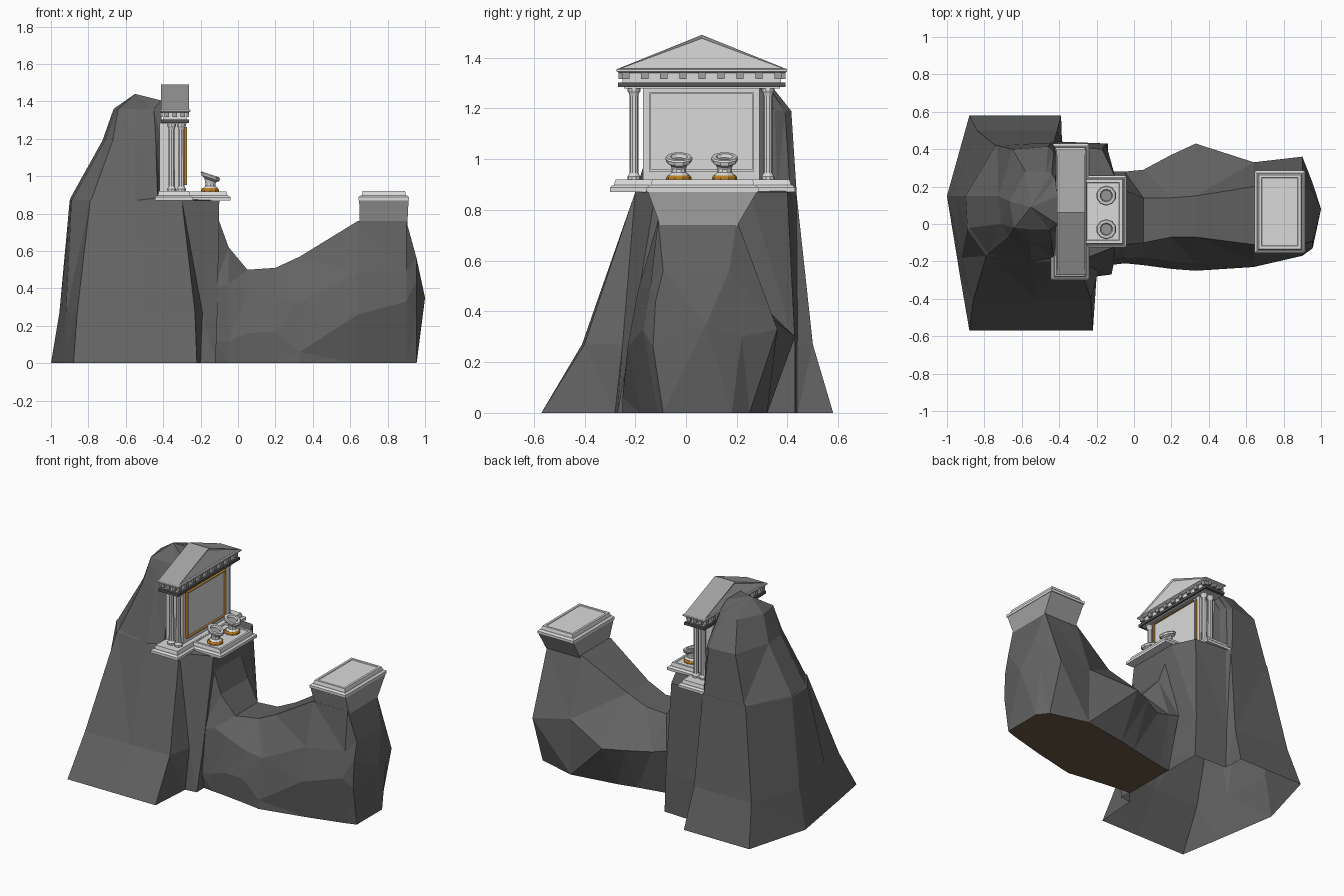
import bpy, bmesh, math
from mathutils import Vector

if "Cube" in bpy.data.objects:
    bpy.data.objects.remove(bpy.data.objects["Cube"])


def mat(name, r, g, b):
    m = bpy.data.materials.new(name)
    m.diffuse_color = (r, g, b, 1)
    m.use_nodes = True
    m.node_tree.nodes["Principled BSDF"].inputs["Base Color"].default_value = m.diffuse_color
    return m


ROCK = mat("dark rock", .125, .125, .125)
SOIL = mat("brown soil", .15, .095, .062)
STONE = mat("light stone", .70, .70, .70)
MID = mat("mid grey stone", .36, .36, .36)
DARK = mat("dark grey trim", .09, .09, .09)
GOLD = mat("gold", .50, .21, .015)


def finish(name, bm, mats, rule=None):
    """Turn a bmesh into an object; rule(face) gives the material index."""
    bmesh.ops.recalc_face_normals(bm, faces=bm.faces)
    bm.normal_update()
    if rule:
        for f in bm.faces:
            f.material_index = rule(f)
    me = bpy.data.meshes.new(name)
    bm.to_mesh(me)
    bm.free()
    for m in mats:
        me.materials.append(m)
    ob = bpy.data.objects.new(name, me)
    bpy.context.collection.objects.link(ob)
    return ob


def loft(rings, cap_start=False, cap_end=False, pole=None):
    """Skin a series of closed rings of 3D points."""
    bm = bmesh.new()
    vs = [[bm.verts.new(p) for p in r] for r in rings]
    n = len(vs[0])
    for a, b in zip(vs, vs[1:]):
        for i in range(n):
            j = (i + 1) % n
            bm.faces.new((a[i], a[j], b[j], b[i]))
    if cap_start:
        bm.faces.new(vs[0])
    if cap_end:
        bm.faces.new(vs[-1])
    if pole:
        p = bm.verts.new(pole)
        for i in range(n):
            bm.faces.new((vs[-1][i], vs[-1][(i + 1) % n], p))
    return bm


def stack(name, x0, x1, y0, y1, steps, mats, rule=None):
    """Rectangular block with (inset, z) steps from bottom to top."""
    rings = [[(x0 + d, y0 + d, z), (x1 - d, y0 + d, z),
              (x1 - d, y1 - d, z), (x0 + d, y1 - d, z)] for d, z in steps]
    return finish(name, loft(rings, True, True), mats, rule)


def box(name, x0, x1, y0, y1, z0, z1, mats, rule=None):
    return stack(name, x0, x1, y0, y1, [(0, z0), (0, z1)], mats, rule)


def lathe(name, x, y, prof, sides, mats, rule=None, shear=0, z_shear=9):
    """Turned part; rings above z_shear slope down towards +x."""
    rings = []
    for r, z in prof:
        ring = []
        for k in range(sides):
            a = 2 * math.pi * (k + .5) / sides
            dx = r * math.cos(a)
            ring.append((x + dx, y + r * math.sin(a),
                         z - (shear * dx if z > z_shear else 0)))
        rings.append(ring)
    return finish(name, loft(rings, True, True), mats, rule)


# Tall cliff: rings at rising heights, open underneath
CLIFF = [
    (0, [-.88, -.57, -.5, -.57, -.22, -.57, -.2, -.28, -.12, -.27, -.14, .43, -.385, .44, -.39, .58, -.88, .58, -1, .15, -.93, -.28]),
    (.27, [-.86, -.41, -.52, -.41, -.23, -.4, -.19, -.25, -.11, -.22, -.15, .43, -.39, .44, -.41, .5, -.84, .5, -.955, .15, -.92, -.18]),
    (.87, [-.79, -.17, -.55, -.2, -.3, -.2, -.1, -.12, -.1, .25, -.17, .4, -.4, .42, -.43, .435, -.74, .42, -.9, .15, -.89, -.03]),
    (.885, [-.78, -.16, -.55, -.195, -.43, -.18, -.41, -.1, -.41, .2, -.41, .36, -.42, .41, -.44, .435, -.73, .42, -.895, .15, -.88, -.02]),
    (1.19, [-.67, -.07, -.55, -.1, -.44, -.1, -.41, -.07, -.41, .2, -.41, .35, -.43, .39, -.46, .415, -.65, .4, -.725, .15, -.71, 0]),
    (1.36, [-.64, -.02, -.55, -.03, -.45, -.03, -.41, 0, -.41, .15, -.42, .24, -.44, .27, -.47, .28, -.58, .28, -.665, .12, -.65, .03]),
]
rings = [[(c[i], c[i + 1], z + (.045 if z > 1.3 and c[i] > -.46 and 0 <= c[i + 1] < .2 else 0))
          for i in range(0, 22, 2)] for z, c in CLIFF]
bm = loft(rings, pole=(-.55, .09, 1.44))
bmesh.ops.triangulate(bm, faces=bm.faces)
finish("cliff", bm, [ROCK])

# Low ridge: cross-sections along x as (y, z) pairs
RIDGE = [
    (-.13, [-.19, 0, -.22, .12, -.2, .4, -.11, .84, .18, .84, .28, .35, .18, 0]),
    (-.05, [-.2, 0, -.21, .12, -.18, .42, -.11, .62, .18, .62, .28, .33, .19, 0]),
    (.05, [-.21, 0, -.22, .16, -.18, .38, -.1, .5, .14, .5, .29, .3, .21, 0]),
    (.2, [-.23, 0, -.24, .17, -.2, .34, -.07, .51, .14, .51, .37, .3, .24, 0]),
    (.33, [-.25, .0, -.25, .06, -.21, .33, -.07, .57, .15, .57, .43, .3, .27, 0]),
    (.64, [-.18, 0, -.23, .26, -.19, .48, -.11, .76, .2, .76, .33, .38, .32, 0]),
    (.9, [-.11, 0, -.17, .33, -.14, .5, -.11, .76, .2, .76, .36, .33, .25, 0]),
    (.955, [-.09, 0, -.13, .26, -.12, .44, -.09, .56, .17, .56, .22, .3, .18, 0]),
]
rings = [[(x, c[i], c[i + 1]) for i in range(0, 14, 2)] for x, c in RIDGE]
bm = loft(rings, pole=(1.0, .08, .35))
bmesh.ops.triangulate(bm, faces=bm.faces)
finish("ridge", bm, [ROCK, SOIL], lambda f: int(f.normal.z < -.95))

# Stepped slabs: ridge platform, temple base and its front landing
SLAB = [(0, .87), (0, .888), (.012, .898), (.016, .898), (.022, .92)]
RECESS = [(.037, .92), (.04, .916)]
stack("ridge_platform", .645, .915, -.155, .285, SLAB + RECESS, [STONE])
stack("temple_base", -.445, -.24, -.3, .43, SLAB, [STONE])
stack("front_landing", -.29, -.04, -.125, .26,
      [(d, z - .001) for d, z in SLAB + RECESS], [STONE])

# Flared plinth under the ridge platform
finish("platform_plinth", loft([
    [(.65, -.1, .735), (.905, -.1, .735), (.905, .2, .735), (.65, .2, .735)],
    [(.648, -.15, .871), (.912, -.15, .871), (.912, .28, .871), (.648, .28, .871)]],
    True, True), [MID])

# Temple wall and framed panel
box("temple_wall", -.42, -.292, -.17, .29, .91, 1.285, [STONE])
box("wall_panel", -.295, -.288, -.142, .266, .955, 1.26, [STONE])
face = lambda f: int(f.normal.x > .9)
T = .007
for name, y0, y1, z0, z1 in (("frame_left", -.145, -.145 + T, .952, 1.263),
                             ("frame_right", .269 - T, .269, .952, 1.263),
                             ("frame_bottom", -.145 + T, .269 - T, .952, .952 + T),
                             ("frame_top", -.145 + T, .269 - T, 1.263 - T, 1.263)):
    box(name, -.293, -.274, y0, y1, z0, z1, [GOLD, STONE], face)

# Columns, a pair on each side of the wall
COL = [(.026, .918), (.026, .932), (.021, .938), (.018, .945), (.017, 1.25),
       (.02, 1.26), (.025, 1.268), (.025, 1.283)]
for y in (-.205, .323):
    for x in (-.355, -.303):
        lathe("column", x, y, COL, 10, [STONE])

# Entablature: beam, dark trim, frieze, dentils and cornice
box("beam", -.405, -.275, -.245, .37, 1.278, 1.288, [STONE])
box("dark_trim", -.412, -.262, -.268, .393, 1.285, 1.303, [DARK])
box("frieze", -.402, -.276, -.25, .375, 1.303, 1.347, [STONE])
for i in range(9):
    y = .0625 + (i - 4) * .075
    for x0, x1 in ((-.275, -.262), (-.415, -.402)):
        box("dentil", x0 - .002, x1, y - .014, y + .014, 1.316, 1.341, [MID])
for x in (-.38, -.338, -.296):
    for y in (-.258, .383):
        box("side_dentil", x - .012, x + .012, y - .009, y + .009, 1.316, 1.341, [MID])
stack("cornice", -.418, -.254, -.274, .399,
      [(.01, 1.34), (0, 1.346), (0, 1.354), (.004, 1.357)], [STONE])

# Pediment with a recessed tympanum and grey roof slopes
tri = [(-.274, 1.354), (.399, 1.354), (.0625, 1.49)]
bm = loft([[(x, y, z) for y, z in tri] for x in (-.412, -.262)], True, True)
bm.normal_update()
ends = [f for f in bm.faces if len(f.verts) == 3]
bmesh.ops.inset_individual(bm, faces=ends, thickness=.014, depth=0)
for f in ends:
    s = .006 if f.calc_center_median().x < -.3 else -.006
    bmesh.ops.translate(bm, verts=f.verts, vec=Vector((s, 0, 0)))
finish("pediment", bm, [STONE, MID],
       lambda f: int(f.normal.z > .8 and f.calc_area() > .03))

# Two slanted pedestals with gold feet and shallow dishes
DISH = [(.03, .935), (.028, .96), (.033, .978), (.05, .99), (.054, 1.004),
        (.05, 1.01), (.034, 1.01), (.03, .996)]
for y in (-.028, .152):
    lathe("pedestal_foot", -.15, y, [(.05, .917), (.05, .927), (.044, .936)], 10, [GOLD])
    lathe("pedestal_collar", -.148, y, [(.043, .934), (.036, .942), (.03, .947)], 10, [STONE])
    lathe("pedestal_dish", -.148, y, DISH, 10, [STONE, MID],
          lambda f: int(len(f.verts) > 4 and f.calc_center_median().z > .98),
          .34, .97)
